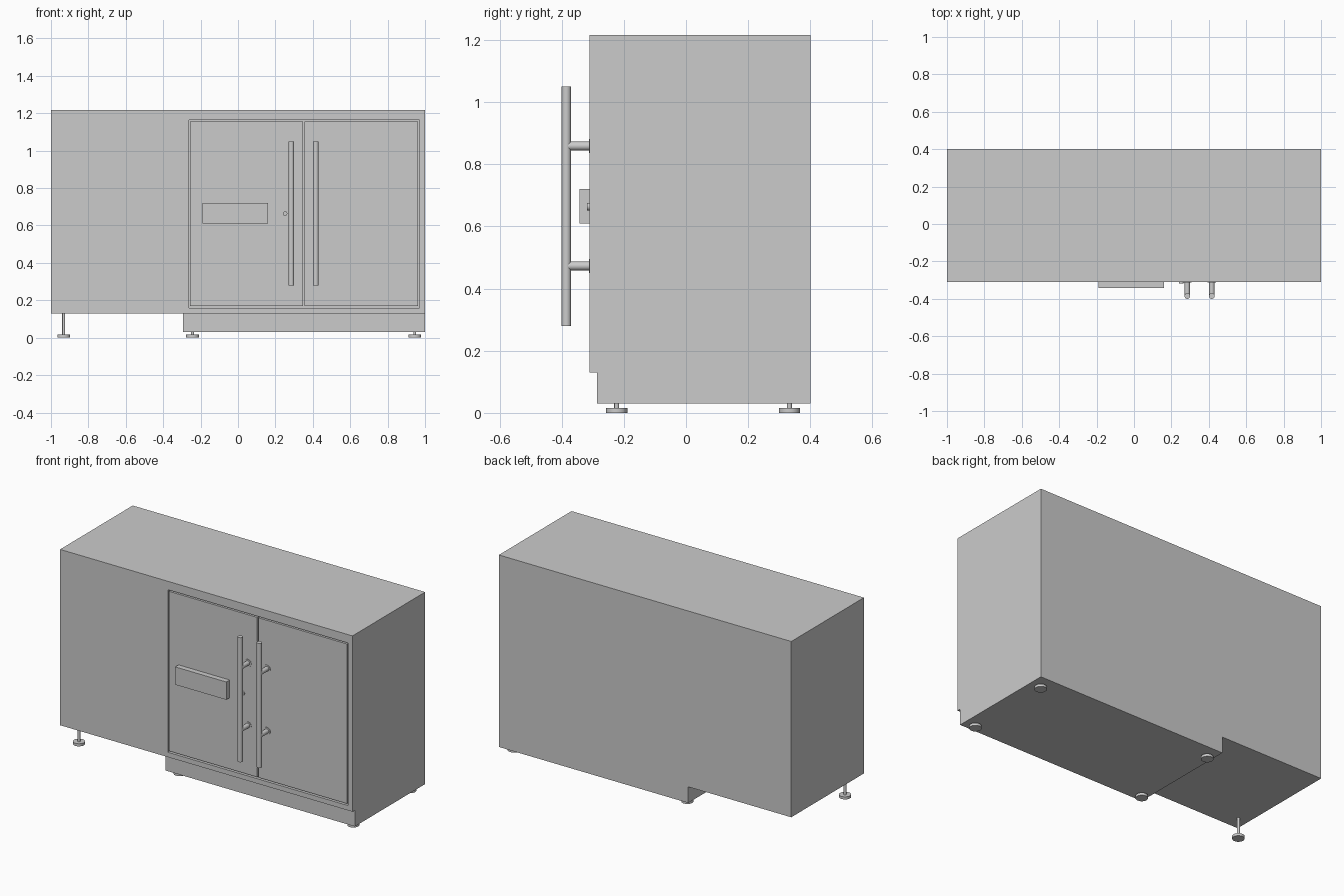
import bpy, math
from mathutils import Vector

if "Cube" in bpy.data.objects:
    bpy.data.objects.remove(bpy.data.objects["Cube"])

FRONT, BACK, TOP = -0.31, 0.40, 1.217


def box(name, x, y, z):
    """Box from (min, max) ranges."""
    bpy.ops.mesh.primitive_cube_add(size=1)
    ob = bpy.context.object
    ob.name = name
    for v in ob.data.vertices:
        v.co = [r[0] if c < 0 else r[1] for r, c in zip((x, y, z), v.co)]
    return ob


def rod(name, a, b, radius, sides=32):
    """Cylinder between two points."""
    a, b = Vector(a), Vector(b)
    bpy.ops.mesh.primitive_cylinder_add(
        vertices=sides, radius=radius, depth=(b - a).length, location=(a + b) / 2,
        rotation=(b - a).to_track_quat('Z', 'Y').to_euler())
    ob = bpy.context.object
    ob.name = name
    bpy.ops.object.shade_smooth_by_angle(angle=math.radians(35))
    return ob


def boolean(target, other, operation):
    mod = target.modifiers.new(operation, 'BOOLEAN')
    mod.operation, mod.object, mod.solver = operation, other, 'EXACT'
    bpy.context.view_layer.objects.active = target
    bpy.ops.object.modifier_apply(modifier=mod.name)
    bpy.data.objects.remove(other, do_unlink=True)


# Cabinet carcass with set-back plinth and a shallow door recess
cabinet = box("cabinet_body", (-1, 1), (FRONT, BACK), (0.13, TOP))
boolean(cabinet, box("plinth", (-0.295, 1), (-0.287, BACK), (0.03, 0.13)), 'UNION')
boolean(cabinet, box("door_recess", (-0.263, 0.970), (FRONT - 0.1, FRONT + 0.02),
                     (0.160, 1.165)), 'DIFFERENCE')

# Flush double doors, separated by narrow gaps
for name, x in (("left_door", (-0.256, 0.348)), ("right_door", (0.356, 0.963))):
    box(name, x, (FRONT, FRONT + 0.025), (0.170, 1.157))

# Control panel and lock on the left door
box("control_panel", (-0.19, 0.16), (-0.343, FRONT + 0.005), (0.61, 0.72))
rod("lock", (0.252, -0.319, 0.664), (0.252, FRONT + 0.005, 0.664), 0.012)

# Tall bar handles on standoffs with thin collars
for side, x in (("left", 0.285), ("right", 0.416)):
    rod(side + "_handle_bar", (x, -0.385, 0.28), (x, -0.385, 1.05), 0.015)
    for level, z in (("lower", 0.473), ("upper", 0.859)):
        label = f"{side}_handle_{level}"
        rod(label + "_standoff", (x, -0.383, z), (x, FRONT + 0.005, z), 0.0142)
        rod(label + "_collar", (x, FRONT - 0.003, z), (x, FRONT + 0.005, z), 0.023)

# Levelling feet: four under the plinth, one tall under the overhang
feet = [(x, y, 0.03) for x in (-0.243, 0.945) for y in (-0.223, 0.333)]
feet.append((-0.932, -0.223, 0.13))
for i, (x, y, top) in enumerate(feet, 1):
    rod(f"foot_pad_{i}", (x, y, 0), (x, y, 0.016), 0.034)
    rod(f"foot_stem_{i}", (x, y, 0.01), (x, y, top + 0.005), 0.008, 20)
